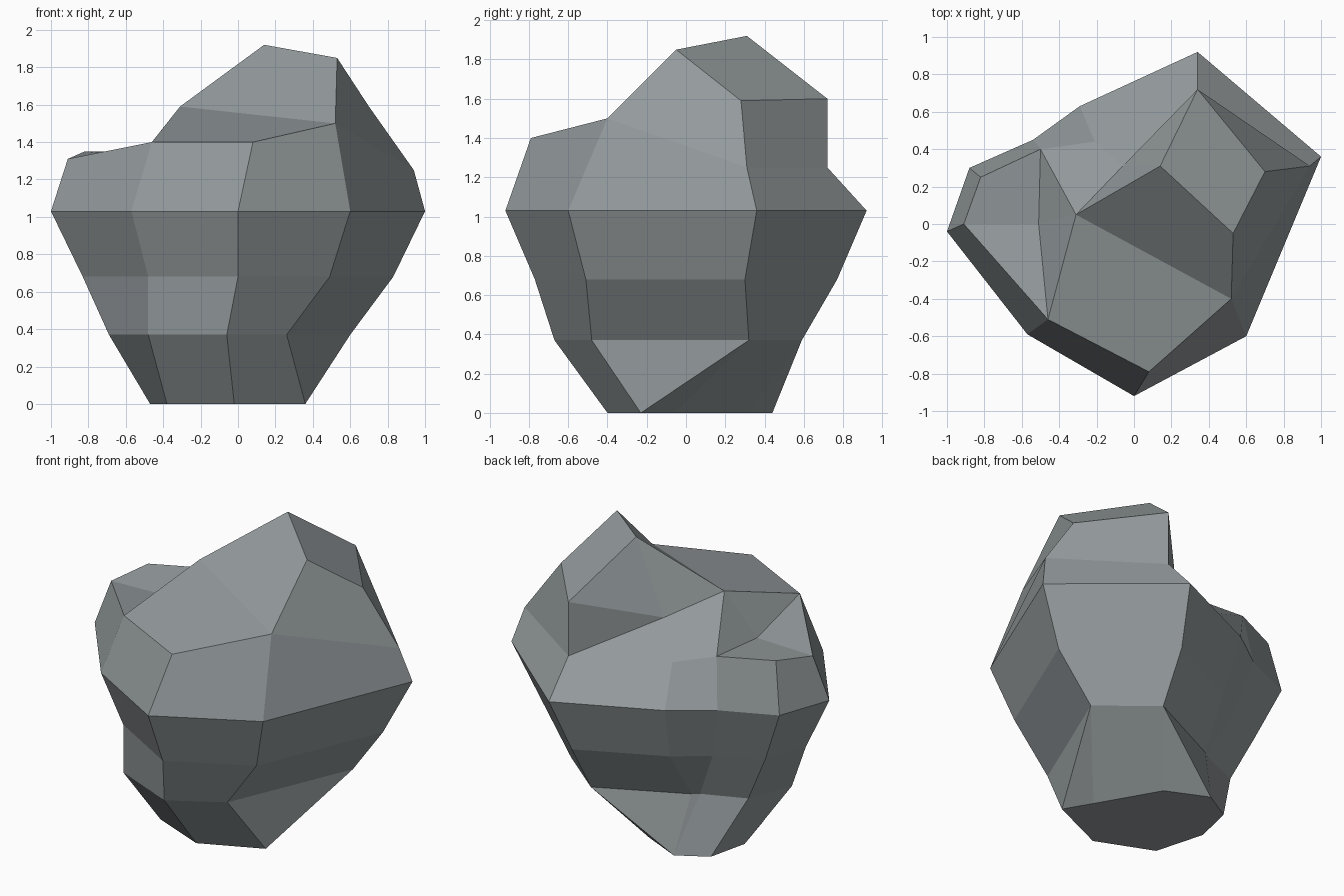
import bpy, bmesh

if "Cube" in bpy.data.objects:
    bpy.data.objects.remove(bpy.data.objects["Cube"])

mat = bpy.data.materials.new("slate_grey")
mat.diffuse_color = (0.30, 0.33, 0.34, 1)
mat.use_nodes = True
mat.node_tree.nodes["Principled BSDF"].inputs["Base Color"].default_value = mat.diffuse_color

# Horizontal cross-sections of the boulder, counter-clockwise from the front corner
COLS = "HABCFGDEI"
sections = [
    (0.00, [(-.02, -.40), (.36, -.23), (.26, -.06), (.04, .32), (-.22, .44),
            (-.22, .44), (-.41, .33), (-.47, .07), (-.38, -.25)]),
    (0.37, [(-.06, -.67), (.26, -.48), (.60, .32), (.27, .59), (-.27, .33),
            (-.31, .30), (-.58, .19), (-.69, -.10), (-.48, -.49)]),
    (0.68, [(0, -.77), (.49, -.51), (.83, .30), (.28, .77), (-.25, .52),
            (-.45, .37), (-.73, .23), (-.83, -.04), (-.48, -.49)]),
    (1.03, [(0, -.92), (.60, -.60), (1, .36), (.34, .92), (-.29, .63),
            (-.54, .45), (-.88, .30), (-1, -.04), (-.57, -.59)]),
]
# Sloping shoulder above the widest section, same corner order
shoulder = [(.08, -.79, 1.40), (.52, -.40, 1.50), (.94, .31, 1.25), (.34, .72, 1.25),
            (-.21, .44, 1.25), (-.50, .40, 1.35), (-.82, .25, 1.35),
            (-.91, 0, 1.31), (-.46, -.51, 1.40)]
# Crown points: peak, ridge, saddle, back corner, right corner, left ledge, back fold
crown = dict(p=(.14, .31, 1.92), q=(.53, -.05, 1.85), r=(-.31, .05, 1.59),
             s=(.34, .72, 1.60), t=(.70, .28, 1.59), y=(-.51, 0, 1.32),
             n=(-.06, .31, 1.45))
# Crown facets: capitals are shoulder corners, small letters are crown points
facets = "pqts AqpR IHAR ABtq BCst spn nCs prn rnFG rGy ryI yGDE yEI".replace("R", "r").split()

bm = bmesh.new()
rings = [[bm.verts.new((x, y, z)) for x, y in pts] for z, pts in sections]
rings.append([bm.verts.new(p) for p in shoulder])

# Lofted sides
for k, (low, up) in enumerate(zip(rings, rings[1:])):
    for i in range(9):
        j = (i + 1) % 9
        a, b, c, d = low[i], low[j], up[j], up[i]
        if k == 0 and COLS[i] == "A":        # creased corner at the foot
            bm.faces.new((a, b, c))
            bm.faces.new((a, c, d))
        elif k == 0 and COLS[i] == "C":
            bm.faces.new((a, b, d))
            bm.faces.new((b, c, d))
        else:
            bm.faces.new((a, b, c, d))
bm.faces.new(rings[0][::-1])

# Crown
names = dict(zip(COLS, rings[-1]))
names.update({k: bm.verts.new(p) for k, p in crown.items()})
for f in facets:
    bm.faces.new([names[c] for c in f])
bm.faces.new([names[c] for c in "nFC"])

bmesh.ops.remove_doubles(bm, verts=bm.verts, dist=0.001)
bmesh.ops.recalc_face_normals(bm, faces=bm.faces)

mesh = bpy.data.meshes.new("boulder")
bm.to_mesh(mesh)
bm.free()
mesh.materials.append(mat)
bpy.context.collection.objects.link(bpy.data.objects.new("boulder", mesh))
